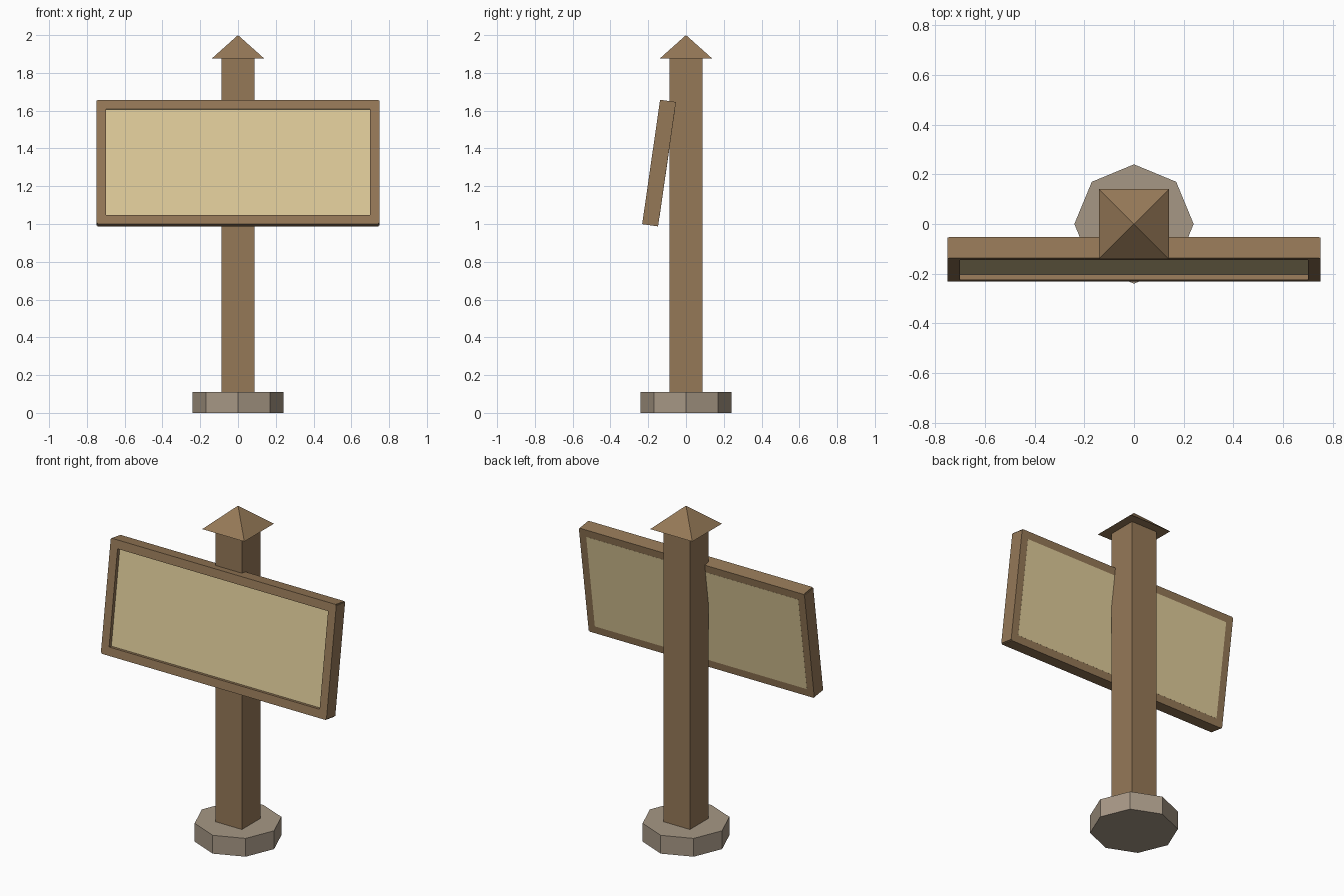
import bpy
from math import radians
from mathutils import Matrix, Vector

if "Cube" in bpy.data.objects:
    bpy.data.objects.remove(bpy.data.objects["Cube"])


def material(name, rgb):
    m = bpy.data.materials.new(name)
    m.diffuse_color = (*[(c / 255) ** 2.2 for c in rgb], 1)
    m.use_nodes = True
    m.node_tree.nodes["Principled BSDF"].inputs["Base Color"].default_value = m.diffuse_color
    return m


wood = material("wood", (148, 120, 88))
stone = material("stone", (165, 150, 132))
cream = material("cream", (222, 202, 152))

# The sign leans back about 8 degrees around its own centre
TILT = Matrix.Translation((0, -0.1425, 1.3225)) @ Matrix.Rotation(radians(-8.2), 4, 'X')


def finish(name, mat, matrix=None):
    ob = bpy.context.object
    ob.name = ob.data.name = name
    ob.data.materials.append(mat)
    if matrix is not None:
        ob.data.transform(matrix)
    return ob


def box(name, size, centre, mat, frame=Matrix()):
    bpy.ops.mesh.primitive_cube_add(size=1)
    scale = Matrix.Diagonal((*size, 1))
    return finish(name, mat, frame @ Matrix.Translation(Vector(centre)) @ scale)


# Octagonal footing with corners on the axes
bpy.ops.mesh.primitive_cylinder_add(vertices=8, radius=0.24, depth=0.11, location=(0, 0, 0.055))
finish("base", stone)

# Square post
box("post", (0.175, 0.175, 1.80), (0, 0, 0.98), wood)

# Pyramid cap, turned so its sides face the axes
bpy.ops.mesh.primitive_cone_add(vertices=4, radius1=0.14 * 2 ** 0.5, radius2=0,
                                depth=0.125, location=(0, 0, 1.9375))
finish("cap", wood, Matrix.Rotation(radians(45), 4, 'Z'))

# Sign frame: two rails and two stiles around the board
W, H, T, B = 1.50, 0.665, 0.085, 0.05
for label, s in (("top", 1), ("bottom", -1)):
    box(label + "_rail", (W - 0.01, T, B), (0, 0, s * (H - B) / 2), wood, TILT)
for label, s in (("left", -1), ("right", 1)):
    box(label + "_stile", (B, T, H - 0.01), (s * (W - B) / 2, 0, 0), wood, TILT)

# Board: recessed at the front, flush with the frame at the back
front, back = -T / 2 + 0.022, T / 2 + 0.0005
box("board", (W - 2 * B + 0.01, back - front, H - 2 * B + 0.01),
    (0, (front + back) / 2, 0), cream, TILT)
